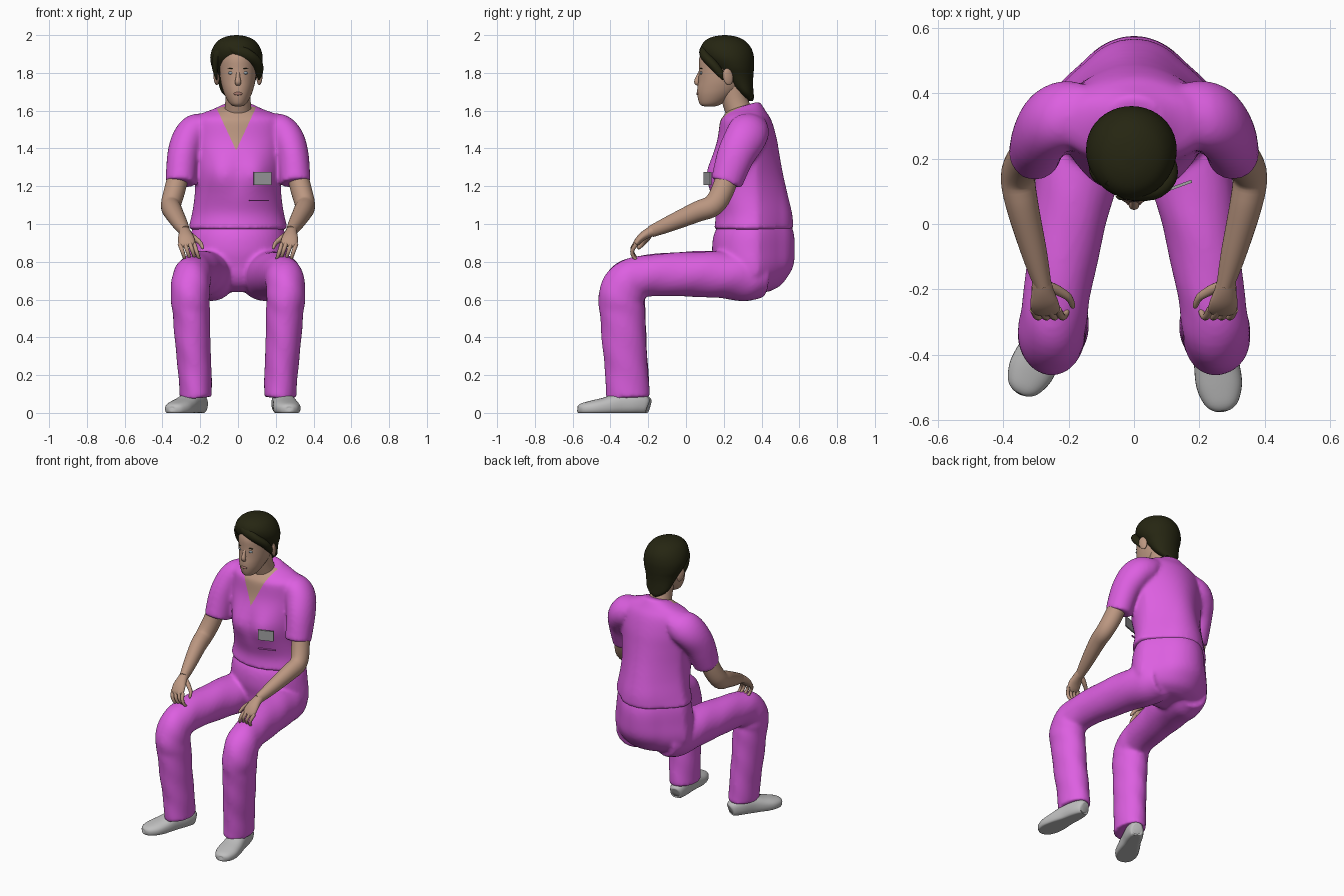
import bpy, bmesh, math
from mathutils import Vector, Matrix


def material(name, rgb):
    m = bpy.data.materials.new(name)
    m.diffuse_color = (*rgb, 1)
    return m


PINK = material("scrub_pink", (0.72, 0.115, 0.75))
SKIN = material("skin", (0.50, 0.31, 0.22))
HAIR = material("dark_hair", (0.019, 0.019, 0.006))
GREY = material("shoe_grey", (0.52, 0.52, 0.52))
BADGE = material("badge_grey", (0.36, 0.36, 0.37))
EYE = material("eye_blue_grey", (0.30, 0.36, 0.40))
LIP = material("lip", (0.38, 0.19, 0.15))


def finish(name, bm, mats, angle=50):
    bmesh.ops.recalc_face_normals(bm, faces=bm.faces)
    me = bpy.data.meshes.new(name)
    bm.to_mesh(me)
    bm.free()
    for m in mats:
        me.materials.append(m)
    me.shade_smooth()
    me.set_sharp_from_angle(angle=math.radians(angle))
    ob = bpy.data.objects.new(name, me)
    bpy.context.collection.objects.link(ob)
    return ob


def spline(pts, steps):
    """Catmull-Rom interpolation of section tuples."""
    out = []
    for i in range(len(pts) - 1):
        p0, p1, p2, p3 = (pts[max(0, min(len(pts) - 1, i + k))] for k in (-1, 0, 1, 2))
        for s in range(steps):
            t = s / steps
            out.append([0.5 * (2 * b + (c - a) * t + (2 * a - 5 * b + 4 * c - d) * t * t
                               + (3 * b - a - 3 * c + d) * t ** 3)
                        for a, b, c, d in zip(p0, p1, p2, p3)])
    return out + [list(pts[-1])]


def loft(secs, side=1, segs=32, steps=4, power=2.0, wrinkle=0.0, axis=None):
    """Tube through sections (x, y, z, half width, half depth)."""
    rows = spline([(p[0] * side, *p[1:]) for p in secs], steps)
    bm = bmesh.new()
    rings = []
    for i, r in enumerate(rows):
        c = Vector(r[:3])
        t = axis or (Vector(rows[min(i + 1, len(rows) - 1)][:3]) - Vector(rows[max(i - 1, 0)][:3])).normalized()
        u = Vector((side, 0, 0))
        u = (u - t * u.dot(t)).normalized()
        v = t.cross(u)
        ring = []
        for k in range(segs):
            a = 2 * math.pi * k / segs
            ca, sa = math.cos(a), math.sin(a)
            f = 1 + wrinkle * math.sin(2 * a + i * .5) * math.sin(i * 0.4 + a)
            du = math.copysign(abs(ca) ** (2 / power), ca) * max(r[3], 0.002) * f
            dv = math.copysign(abs(sa) ** (2 / power), sa) * max(r[4], 0.002) * f
            ring.append(bm.verts.new(c + u * du + v * dv))
        rings.append(ring)
    for a, b in zip(rings, rings[1:]):
        for k in range(segs):
            j = (k + 1) % segs
            bm.faces.new((a[k], a[j], b[j], b[k]))
    bm.faces.new(rings[0])
    bm.faces.new(rings[-1])
    return bm


def upright(secs, **kw):
    """Level sections given as (z, y centre, half width, half depth)."""
    return loft([(0, y, z, a, b) for z, y, a, b in secs], axis=Vector((0, 0, 1)), **kw)


def narrow_back(bm):
    """Rounds the lower back towards the spine."""
    for v in bm.verts:
        v.co.x *= 1 - .25 * min(1, max(0, (v.co.y - .38) / .12))


def fuse(parts, voxel=.011, smooth=8):
    """Blend overlapping lofts into one cloth surface."""
    bm = bmesh.new()
    for p in parts:
        bmesh.ops.recalc_face_normals(p, faces=p.faces)
        me = bpy.data.meshes.new("part")
        p.to_mesh(me)
        p.free()
        bm.from_mesh(me)
    me = bpy.data.meshes.new("blend")
    bm.to_mesh(me)
    ob = bpy.data.objects.new("blend", me)
    bpy.context.collection.objects.link(ob)
    rm = ob.modifiers.new("remesh", 'REMESH')
    rm.mode, rm.voxel_size = 'VOXEL', voxel
    sm = ob.modifiers.new("smooth", 'SMOOTH')
    sm.factor, sm.iterations = .5, smooth
    dg = bpy.context.evaluated_depsgraph_get()
    out = bpy.data.meshes.new_from_object(ob.evaluated_get(dg))
    bpy.data.objects.remove(ob)
    bm.clear()
    bm.from_mesh(out)
    return bm


def ball(name, loc, size, mat, rot=(0, 0, 0)):
    bm = bmesh.new()
    bmesh.ops.create_uvsphere(bm, u_segments=24, v_segments=14, radius=1)
    ob = finish(name, bm, [mat])
    ob.location, ob.scale, ob.rotation_euler = loc, size, rot
    return ob


# Scrub shirt body: fuller chest, collar sloping to the front, blended with both sleeves
body = upright([
    (1.65, .305, .085, .085), (1.62, .307, .135, .10), (1.59, .31, .20, .115), (1.545, .317, .24, .137),
    (1.45, .324, .245, .157), (1.35, .32, .235, .178), (1.25, .322, .228, .195), (1.15, .338, .23, .202),
    (1.05, .36, .245, .203), (.97, .358, .265, .211)], segs=64, steps=6)
narrow_back(body)
for v in body.verts:
    if v.co.y < .3:
        d = ((abs(v.co.x) - .1) / .085) ** 2 + ((v.co.z - 1.265) / .10) ** 2
        v.co.y -= .032 * math.exp(-d)
    v.co.z -= max(0, (v.co.z - 1.55) / .1) * (.39 - v.co.y) * .28
sleeves = [loft([
    (.13, .335, 1.505, .07, .09), (.205, .335, 1.495, .09, .108), (.256, .31, 1.45, .092, .11),
    (.29, .262, 1.36, .085, .10), (.305, .212, 1.215, .08, .084)], s, wrinkle=.012) for s in (-1, 1)]
shirt = fuse([body, *sleeves], smooth=10)
# Skin of the V neck, cut into the front
for s in (-1, 1):
    bmesh.ops.bisect_plane(shirt, geom=shirt.verts[:] + shirt.edges[:] + shirt.faces[:],
                           plane_co=(-.01, 0, 1.39), plane_no=(s * 2.15, 0, -1))
for f in shirt.faces:
    c = f.calc_center_median()
    f.material_index = int(c.y < .29 and c.z > 1.39 + 2.15 * abs(c.x + .01))
finish("scrub_shirt", shirt, [PINK, SKIN])

# Trousers: seat and both legs blended
seat = upright([
    (1.03, .37, .22, .175), (.95, .36, .25, .211), (.86, .357, .262, .219), (.78, .36, .27, .209),
    (.72, .35, .262, .188), (.67, .345, .22, .15), (.64, .345, .15, .09)], segs=48)
narrow_back(seat)
legs = [loft([
    (.115, .42, .715, .105, .10), (.135, .33, .722, .128, .13), (.168, .18, .733, .128, .124),
    (.203, 0, .735, .115, .118), (.235, -.2, .727, .103, .11), (.25, -.305, .695, .103, .115),
    (.255, -.34, .62, .103, .122), (.248, -.335, .53, .099, .12), (.24, -.327, .38, .094, .117),
    (.228, -.314, .22, .089, .114), (.222, -.307, .082, .085, .118)], s, steps=6, wrinkle=.025) for s in (-1, 1)]
finish("trousers", fuse([seat, *legs], smooth=6), [PINK])

for s, tag in ((-1, "right"), (1, "left")):
    # Arm
    finish(tag + "_arm", loft([
        (.305, .235, 1.30, .055, .06), (.335, .195, 1.18, .056, .06), (.355, .145, 1.10, .053, .058),
        (.343, .06, 1.065, .05, .054), (.305, -.09, 1.0, .039, .042), (.28, -.185, .96, .027, .031)], s), [SKIN])

    # Hand resting over the knee
    finish(tag + "_palm", loft([
        (.285, -.165, .968, .028, .03), (.28, -.205, .95, .034, .025), (.275, -.24, .925, .043, .021),
        (.27, -.265, .895, .044, .016), (.268, -.272, .88, .035, .01)], s, segs=20), [SKIN])
    for i in range(4):
        x = .308 - .025 * i
        z = .895 + .006 * (i % 3)
        finish(tag + "_finger", loft([
            (x, -.262, z, .012, .012), (x - .012, -.284, z - .035, .011, .011),
            (x - .022, -.28, z - .065, .0095, .0095), (x - .028, -.262, z - .086, .008, .008),
            (x - .028, -.257, z - .091, .003, .003)], s, segs=10, steps=3), [SKIN])
    finish(tag + "_thumb", loft([
        (.262, -.19, .95, .015, .015), (.23, -.205, .925, .014, .016), (.20, -.225, .90, .011, .013),
        (.188, -.25, .875, .008, .01), (.187, -.256, .868, .003, .003)], s, segs=12), [SKIN])

    # Shoe, flattened on the ground
    shoe = loft([
        (0, .012, .045, .025, .03), (0, 0, .048, .042, .048), (0, -.06, .055, .056, .06), (0, -.14, .052, .06, .06),
        (0, -.22, .038, .069, .05), (0, -.29, .03, .07, .042), (0, -.345, .026, .052, .032),
        (0, -.368, .024, .027, .02), (0, -.372, .024, .008, .008)], power=2.4)
    for v in shoe.verts:
        v.co.z = max(v.co.z - .006, 0)
        v.co.y *= .97 if s > 0 else .93
    turn, heel = (.13, (.225, -.216, 0)) if s > 0 else (-.46, (-.197, -.21, 0))
    shoe.transform(Matrix.Translation(heel) @ Matrix.Rotation(turn, 4, 'Z'))
    finish(tag + "_shoe", shoe, [GREY])

    # Eye, brow and ear
    ball(tag + "_eye", (s * .037, .081, 1.80), (.016, .008, .008), EYE)
    ball(tag + "_eyebrow", (s * .038, .0795, 1.823), (.019, .005, .003), HAIR, (0, s * .1, s * .25))
    ball(tag + "_ear", (s * .114, .222, 1.78), (.013, .028, .045), SKIN, (.2, 0, s * .35))

# Neck and head
finish("neck", loft([
    (0, .31, 1.5, .09, .07), (0, .285, 1.58, .075, .07), (0, .26, 1.65, .067, .068),
    (0, .24, 1.73, .066, .07)]), [SKIN])
finish("head", upright([
    (1.622, .125, .015, .025), (1.63, .128, .036, .05), (1.65, .14, .053, .073), (1.685, .16, .071, .10),
    (1.72, .178, .083, .118), (1.76, .19, .092, .125), (1.82, .20, .098, .132), (1.88, .205, .10, .134),
    (1.94, .21, .085, .11), (1.97, .21, .05, .06)], segs=40), [SKIN])
finish("nose", loft([
    (0, .078, 1.815, .008, .006), (0, .066, 1.78, .011, .012), (0, .057, 1.752, .016, .014),
    (0, .066, 1.737, .013, .008)], segs=16), [SKIN])
ball("lips", (0, .063, 1.69), (.023, .008, .009), LIP)

# Short hair: cap, swept fringe, side lock, nape
cap = upright([
    (1.652, .342, .015, .012), (1.67, .33, .05, .03), (1.70, .312, .08, .045), (1.75, .285, .098, .07),
    (1.79, .265, .112, .092), (1.83, .248, .13, .112), (1.88, .226, .139, .134), (1.93, .212, .127, .134),
    (1.97, .206, .098, .106), (1.992, .205, .055, .06), (2.0, .205, .008, .008)], segs=40)
cap.transform(Matrix.Translation((-.008, 0, 0)))
finish("hair_cap", cap, [HAIR])
finish("hair_fringe", loft([
    (-.08, .14, 1.94, .02, .03), (-.02, .103, 1.925, .03, .028), (.05, .10, 1.893, .034, .026),
    (.098, .138, 1.85, .032, .025), (.112, .18, 1.80, .02, .02), (.11, .20, 1.765, .004, .008)]), [HAIR])
finish("hair_side_lock", loft([
    (-.05, .12, 1.94, .02, .02), (-.105, .15, 1.90, .022, .026), (-.122, .18, 1.83, .016, .024),
    (-.112, .195, 1.765, .004, .008)]), [HAIR])
finish("hair_nape", loft([
    (0, .30, 1.76, .06, .04), (.01, .325, 1.70, .045, .025), (.02, .345, 1.66, .015, .01)]), [HAIR])

# Name badge and pocket edge on the chest
for name, loc, size, mat in (("badge", (.13, .114, 1.24), (.1, .009, .068), BADGE),
                             ("pocket_edge", (.11, .153, 1.125), (.11, .008, .006), PINK)):
    bm = bmesh.new()
    bmesh.ops.create_cube(bm, size=1)
    plate = finish(name, bm, [mat], 30)
    plate.location, plate.scale, plate.rotation_euler = loc, size, (0, 0, .35)
